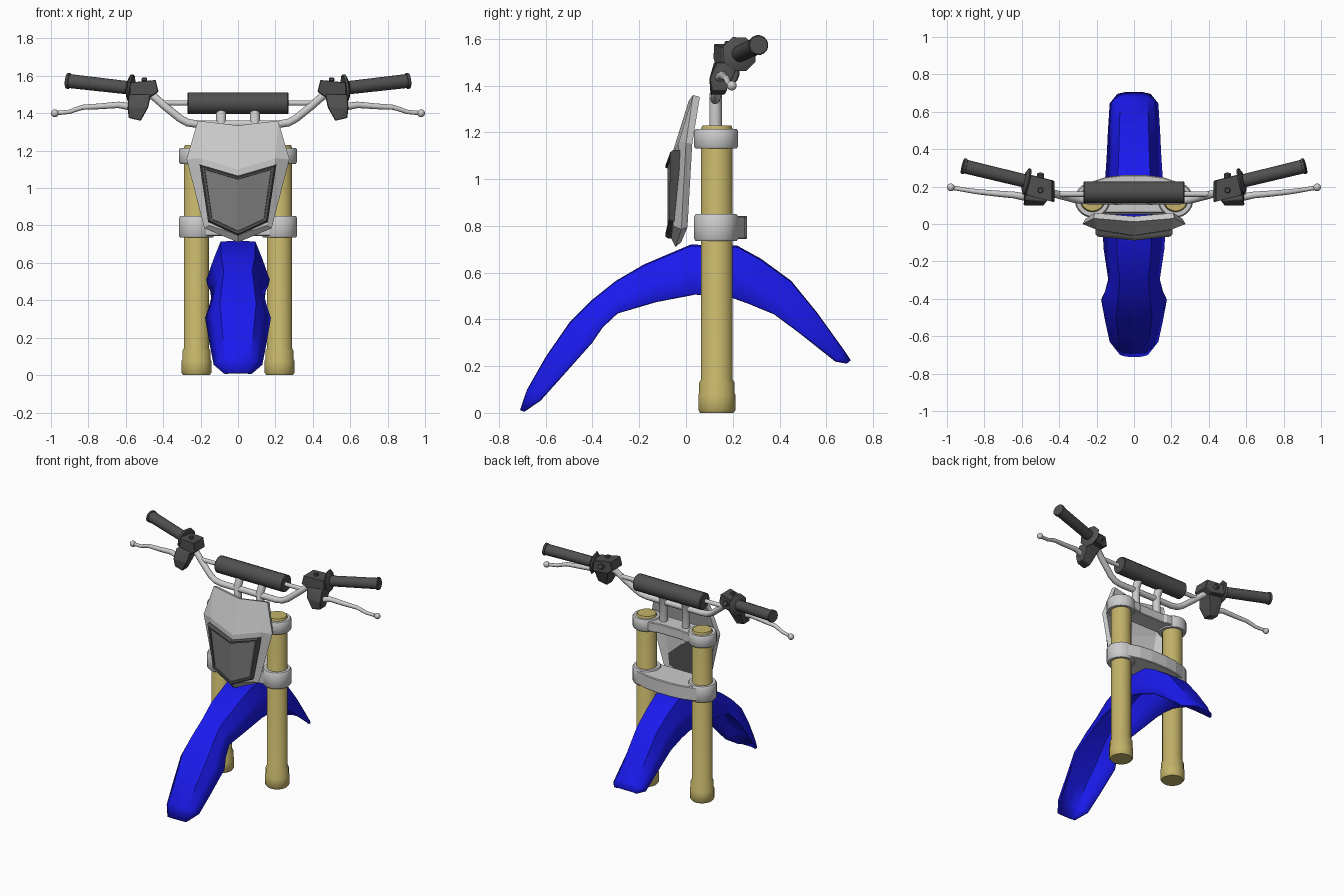
import bpy, bmesh, math
from mathutils import Vector

if "Cube" in bpy.data.objects:
    bpy.data.objects.remove(bpy.data.objects["Cube"])


def material(name, col):
    m = bpy.data.materials.new(name)
    m.diffuse_color = (*col, 1)
    m.use_nodes = True
    m.node_tree.nodes["Principled BSDF"].inputs["Base Color"].default_value = m.diffuse_color
    return m


GOLD = material("gold", (0.55, 0.45, 0.14))
BLUE = material("blue", (0.01, 0.01, 0.85))
DARK = material("dark_rubber", (0.08, 0.08, 0.08))
LAMP = material("lamp_grey", (0.2, 0.2, 0.2))


def finish(bm, name, mat=None, mirror=False, smooth=None, solid=0, bevel=0):
    bmesh.ops.recalc_face_normals(bm, faces=bm.faces)
    me = bpy.data.meshes.new(name)
    bm.to_mesh(me)
    bm.free()
    ob = bpy.data.objects.new(name, me)
    bpy.context.collection.objects.link(ob)
    if mat:
        me.materials.append(mat)
    if mirror:
        ob.modifiers.new("mirror", "MIRROR")
    if solid:
        s = ob.modifiers.new("thickness", "SOLIDIFY")
        s.thickness, s.offset, s.use_even_offset = solid, -1, True
    if bevel:
        b = ob.modifiers.new("bevel", "BEVEL")
        b.width, b.segments = bevel, 1
    if smooth:
        bpy.ops.object.select_all(action="DESELECT")
        ob.select_set(True)
        bpy.context.view_layer.objects.active = ob
        bpy.ops.object.shade_smooth_by_angle(angle=math.radians(smooth))
    return ob


def sweep(bm, pts, radii, sides=16):
    """Round section swept along a path, capped at both ends."""
    pts = [Vector(p) for p in pts]
    if not isinstance(radii, (list, tuple)):
        radii = [radii] * len(pts)
    rings = []
    for i, p in enumerate(pts):
        t = (pts[min(i + 1, len(pts) - 1)] - pts[max(i - 1, 0)]).normalized()
        u = t.cross(Vector((0, 1, 0.01))).normalized()
        v = t.cross(u)
        rings.append([bm.verts.new(p + radii[i] * (math.cos(a) * u + math.sin(a) * v))
                      for a in (2 * math.pi * (k + 0.5) / sides for k in range(sides))])
    for a, b in zip(rings, rings[1:]):
        for k in range(sides):
            bm.faces.new((a[k], a[(k + 1) % sides], b[(k + 1) % sides], b[k]))
    bm.faces.new(rings[0])
    bm.faces.new(rings[-1])


def tube(name, pts, radii, sides=16, **kw):
    bm = bmesh.new()
    sweep(bm, pts, radii, sides)
    return finish(bm, name, smooth=40, **kw)


def prism(name, outline, z0, z1, **kw):
    bm = bmesh.new()
    f = bm.faces.new([bm.verts.new((x, y, z0)) for x, y in outline])
    r = bmesh.ops.extrude_face_region(bm, geom=[f])
    bmesh.ops.translate(bm, vec=(0, 0, z1 - z0),
                        verts=[g for g in r["geom"] if isinstance(g, bmesh.types.BMVert)])
    return finish(bm, name, **kw)


def hull(bm, pts):
    vs = [bm.verts.new(p) for p in pts]
    bmesh.ops.convex_hull(bm, input=vs)


# Fork legs with stepped lower boots and top caps
FX, FY = 0.222, 0.132
prof = [(0, .072), (.012, .08), (.078, .08), (.085, .076), (.13, .076), (.142, .068),
        (1.215, .068), (1.23, .062)]
tube("fork_legs", [(FX, FY, z) for z, r in prof], [r for z, r in prof], 24, mat=GOLD, mirror=True)

# Clamps: a round collar on each leg and a bridge between them
for name, z0, z1, bridge in (
        ("upper_clamp", 1.13, 1.215, [(.23, .06), (.23, .205), (.12, .20), (.10, .19)]),
        ("lower_clamp", .735, .85, [(.23, .05), (.26, .215), (.155, .25), (.06, .262)])):
    prism(name + "_bridge", bridge + [(-x, y) for x, y in reversed(bridge)],
          z0 + .008, z1 - .008, bevel=.005)
    tube(name + "_collars", [(FX, FY - .003, z) for z in (z0, z0 + .01, z1 - .01, z1)],
         [.088, .095, .095, .088], 24, mirror=True)

# Front mudguard: sections given as top (y, z), edge (y, z), half width
SECTIONS = [
    (-.71, .012, -.70, .008, .075), (-.68, .10, -.63, .055, .13), (-.60, .24, -.53, .165, .152),
    (-.50, .385, -.405, .305, .176), (-.40, .485, -.36, .37, .155), (-.30, .565, -.295, .43, .138),
    (-.18, .635, -.13, .478, .163), (.02, .72, .04, .51, .170), (.22, .715, .20, .495, .160),
    (.32, .66, .27, .47, .152), (.45, .565, .38, .425, .145), (.56, .43, .49, .345, .140),
    (.675, .27, .645, .225, .130), (.705, .225, .695, .217, .09)]
HALF = [(0, 0), (.55, .03), (.77, .48), (1, 1)]
PROFILE = [(-s, d) for s, d in reversed(HALF[1:])] + HALF
bm = bmesh.new()
rows = [[bm.verts.new((s * w, ty + d * (ey - ty), tz + d * (ez - tz))) for s, d in PROFILE]
        for ty, tz, ey, ez, w in SECTIONS]
for a, b in zip(rows, rows[1:]):
    for k in range(len(PROFILE) - 1):
        bm.faces.new((a[k], a[k + 1], b[k + 1], b[k]))
finish(bm, "front_mudguard", BLUE, smooth=35, solid=.012)

# Front number plate: folded half shell, mirrored
V = [(0, .012, 1.335), (.215, .03, 1.36), (.20, -.03, 1.16), (.275, .0, 1.155),
     (0, -.062, 1.10), (.155, -.055, .80), (.18, -.02, .785), (0, -.045, .71), (0, -.065, .75)]
bm = bmesh.new()
vs = [bm.verts.new(p) for p in V]
for f in ((0, 1, 2, 4), (1, 3, 2), (2, 3, 6, 5), (4, 2, 5, 8), (8, 5, 6, 7)):
    bm.faces.new([vs[i] for i in f])
plate = finish(bm, "number_plate", mirror=True, solid=.03)
plate.modifiers["thickness"].offset = -1

# Headlamp: raised dark frame with a slightly sunken lens
RIM = [(0, 1.065), (.205, 1.125), (.16, .82), (0, .745), (-.16, .82), (-.205, 1.125)]


def ring(bm, scale, y0):
    return [bm.verts.new((x * scale, y0 + abs(x) * .1, .93 + (z - .93) * scale)) for x, z in RIM]


bm = bmesh.new()
loops = [ring(bm, 1, -.035), ring(bm, 1, -.075), ring(bm, .95, -.088), ring(bm, .87, -.088),
         ring(bm, .86, -.08)]
for a, b in zip(loops, loops[1:]):
    for k in range(6):
        bm.faces.new((a[k], a[(k + 1) % 6], b[(k + 1) % 6], b[k]))
bm.faces.new(loops[0])
finish(bm, "headlamp_frame", DARK)
bm = bmesh.new()
lens = ring(bm, .87, -.08)
bm.faces.new(lens[:4])
bm.faces.new([lens[0], lens[3], lens[4], lens[5]])
finish(bm, "headlamp_lens", LAMP)

# Handlebar, risers, cross brace and pad
right = [(.22, .125, 1.342), (.27, .127, 1.35), (.31, .132, 1.372), (.40, .155, 1.445),
         (.445, .168, 1.485), (.49, .19, 1.515), (.56, .225, 1.533), (.90, .308, 1.572)]
tube("handlebar", [(-x, y, z) for x, y, z in reversed(right)] + right, .021)
tube("risers", [(.09, .127, 1.2), (.09, .127, 1.36), (.09, .165, 1.43)], .027, mirror=True)
tube("cross_brace", [(-.42, .16, 1.455), (.42, .16, 1.455)], .015, 12)
tube("bar_pad", [(x, .17, 1.454) for x in (-.27, -.265, .265, .27)],
     [.054, .059, .059, .054], 16, mat=DARK)

# Grips with an inner flange
A, B = Vector((.575, .228, 1.535)), Vector((.917, .311, 1.574))
ts = (0, .95, .955, .99, 1)
tube("grips", [A.lerp(B, t) for t in ts], [.036, .038, .043, .043, .039], 16,
     mat=DARK, mirror=True)
tube("grip_flanges", [A.lerp(B, t) for t in (-.03, 0, .04)], [.07, .078, .05], 8,
     mat=DARK, mirror=True)

# Switch housings: upper block, hanging lever perch and button
bm = bmesh.new()
hull(bm, [(x, y + (x - .5) * .25, z) for x, z in
          ((.425, 1.515), (.44, 1.578), (.575, 1.565), (.58, 1.49), (.47, 1.485))
          for y in (.135, .25)])
hull(bm, [(.465, .12, 1.50), (.585, .13, 1.50), (.465, .22, 1.50), (.585, .23, 1.50),
          (.52, .105, 1.36), (.585, .11, 1.375), (.52, .165, 1.36), (.585, .17, 1.375),
          (.48, .10, 1.43), (.59, .10, 1.43)])
sweep(bm, [(.50, .24, 1.53), (.50, .27, 1.54)], .02, 8)
sweep(bm, [(.50, .18, 1.57), (.50, .18, 1.59)], .016, 8)
finish(bm, "switch_housings", DARK, mirror=True, bevel=.004)

# Brake and clutch levers with ball ends
tube("levers", [(.53, .14, 1.425), (.59, .145, 1.437), (.64, .155, 1.445), (.74, .163, 1.437),
                (.83, .172, 1.432), (.875, .178, 1.418), (.90, .182, 1.408), (.96, .192, 1.402)],
     [.02, .02, .018, .016, .014, .013, .012, .012], 10, mirror=True)
bm = bmesh.new()
bmesh.ops.create_uvsphere(bm, u_segments=12, v_segments=8, radius=.021)
bmesh.ops.translate(bm, vec=(.979, .196, 1.40), verts=bm.verts)
finish(bm, "lever_balls", mirror=True, smooth=40)
